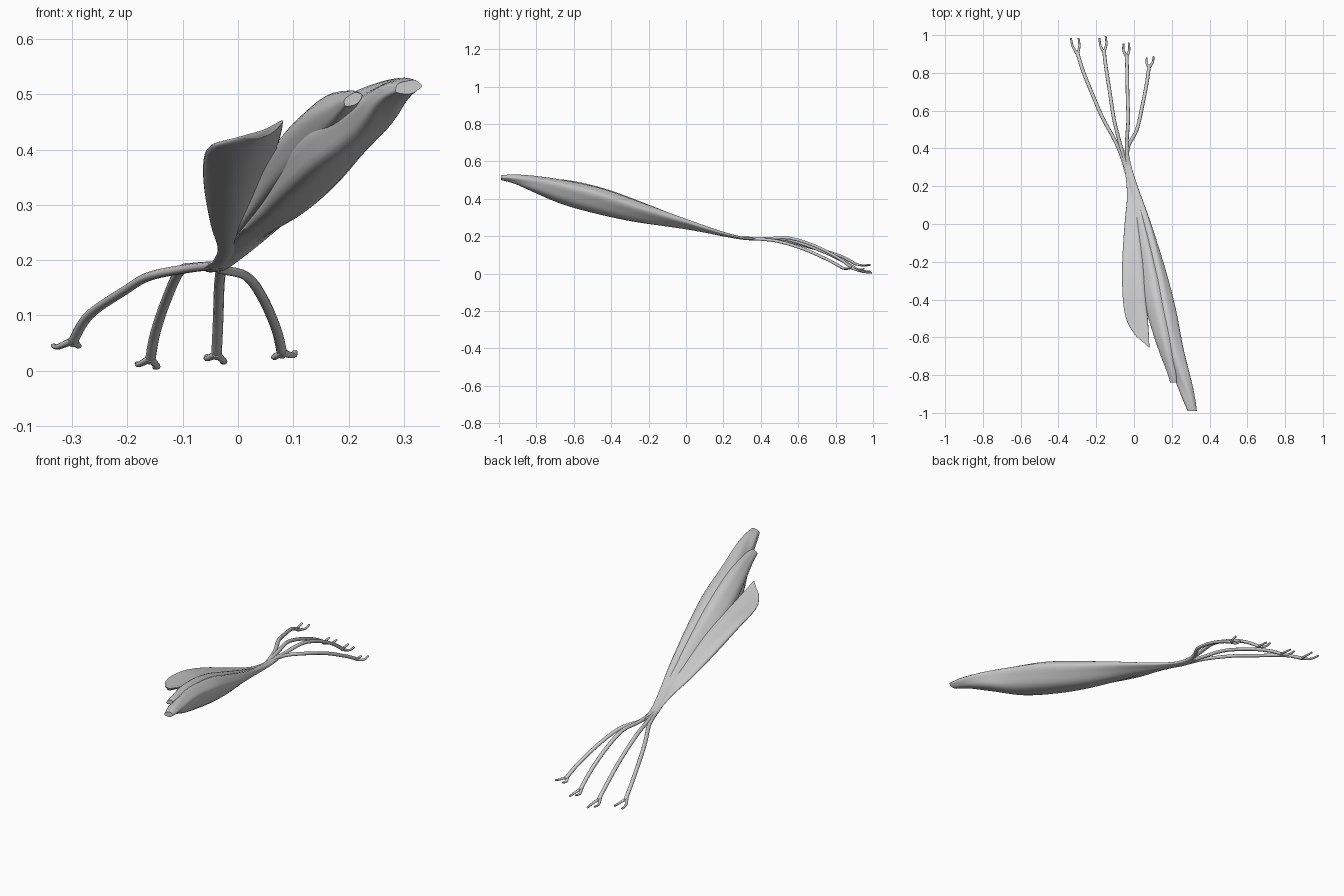
import bpy, bmesh, math
from mathutils import Vector


def catmull(rows, t):
    # smooth interpolation through a list of number rows
    i = min(int(t), len(rows) - 2)
    f = t - i
    a, b = rows[max(i - 1, 0)], rows[i]
    c, d = rows[i + 1], rows[min(i + 2, len(rows) - 1)]
    return [0.5 * (2 * q + (r - p) * f + (2 * p - 5 * q + 4 * r - s) * f * f
                   + (3 * q - p - 3 * r + s) * f ** 3)
            for p, q, r, s in zip(a, b, c, d)]


def skin(name, rings):
    # closed surface through rings of points
    bm = bmesh.new()
    rings = [[bm.verts.new(p) for p in ring] for ring in rings]
    for r, s in zip(rings, rings[1:]):
        for j in range(len(r)):
            n = (j + 1) % len(r)
            bm.faces.new((r[j], r[n], s[n], s[j]))
    bm.faces.new(rings[0])
    bm.faces.new(rings[-1])
    bmesh.ops.recalc_face_normals(bm, faces=bm.faces)
    me = bpy.data.meshes.new(name)
    bm.to_mesh(me)
    bm.free()
    ob = bpy.data.objects.new(name, me)
    bpy.context.collection.objects.link(ob)
    bpy.ops.object.select_all(action='DESELECT')
    ob.select_set(True)
    bpy.context.view_layer.objects.active = ob
    bpy.ops.object.shade_smooth_by_angle(angle=math.radians(45))


def loft(name, rows, sides=32, steps=6, ripple=0.0, skew=0.0, valley=0.0):
    # rows: y, centre x, centre z, long radius, short radius, tilt in degrees
    rings = []
    count = (len(rows) - 1) * steps
    for k in range(count + 1):
        y, cx, cz, q, p, tilt = catmull(rows, k / steps)
        tilt = math.radians(tilt)
        ring = []
        for j in range(sides):
            a = 2 * math.pi * j / sides
            g = 1 + ripple * math.cos(5 * a + 1.2 + 0.05 * k)
            u, v = q * g * math.cos(a), p * g * math.sin(a)
            v += valley * q * (math.cos(a) ** 2 - 0.5)
            x = cx + u * math.cos(tilt) - v * math.sin(tilt)
            z = cz + u * math.sin(tilt) + v * math.cos(tilt)
            ring.append((x, y + skew * u * (1 - k / count), z))
        rings.append(ring)
    skin(name, rings)


def tube(name, pts, steps=6, sides=10):
    # pts: x, y, z, radius
    path = [catmull(pts, k / steps) for k in range((len(pts) - 1) * steps + 1)]
    rings = []
    for k, (x, y, z, r) in enumerate(path):
        d = (Vector(path[min(k + 1, len(path) - 1)][:3])
             - Vector(path[max(k - 1, 0)][:3])).normalized()
        side = d.cross(Vector((0, 0, 1))).normalized()
        up = side.cross(d)
        rings.append([Vector((x, y, z)) + r * (
            side * math.cos(2 * math.pi * j / sides)
            + 0.85 * up * math.sin(2 * math.pi * j / sides)) for j in range(sides)])
    skin(name, rings)


# Long main muscle belly running into the shared tendon
loft("main_belly", [
    (-0.99, 0.308, 0.513, 0.024, 0.012, 10),
    (-0.92, 0.287, 0.505, 0.036, 0.022, 20),
    (-0.80, 0.250, 0.475, 0.052, 0.038, 45),
    (-0.65, 0.193, 0.433, 0.077, 0.050, 45),
    (-0.45, 0.145, 0.383, 0.086, 0.054, 42),
    (-0.25, 0.102, 0.327, 0.075, 0.042, 36),
    (0.00, 0.045, 0.264, 0.050, 0.020, 25),
    (0.20, -0.005, 0.212, 0.026, 0.010, 15),
    (0.31, -0.036, 0.189, 0.022, 0.008, 5),
    (0.39, -0.047, 0.186, 0.018, 0.008, 0)], ripple=0.05)

# Shorter inner head merging into the main belly
loft("inner_head", [
    (-0.84, 0.208, 0.491, 0.018, 0.010, 30),
    (-0.78, 0.198, 0.483, 0.028, 0.020, 40),
    (-0.62, 0.162, 0.449, 0.053, 0.042, 45),
    (-0.42, 0.112, 0.393, 0.066, 0.044, 45),
    (-0.20, 0.066, 0.325, 0.056, 0.030, 40),
    (0.05, 0.018, 0.252, 0.032, 0.014, 28),
    (0.20, -0.008, 0.211, 0.020, 0.008, 15)], ripple=0.04)

# Flattened side belly, hollow on top, with a slanted upper end
loft("side_belly", [
    (-0.625, 0.048, 0.435, 0.037, 0.006, 22),
    (-0.57, 0.026, 0.421, 0.056, 0.010, 14),
    (-0.49, 0.012, 0.406, 0.064, 0.016, 8),
    (-0.36, 0.002, 0.379, 0.063, 0.024, 4),
    (-0.20, -0.003, 0.332, 0.057, 0.028, 5),
    (0.00, -0.010, 0.266, 0.038, 0.019, 10),
    (0.15, -0.014, 0.222, 0.022, 0.010, 10),
    (0.28, -0.032, 0.193, 0.015, 0.007, 5)], ripple=0.03, skew=-0.8, valley=0.22)

# Four finger tendons, each ending in a small two-pronged fork
tendons = {
    "outer_left": ([(-0.045, 0.30, 0.190), (-0.09, 0.42, 0.185), (-0.16, 0.55, 0.171),
                    (-0.205, 0.65, 0.145), (-0.27, 0.81, 0.100), (-0.30, 0.91, 0.050)],
                   (-0.334, 0.985, 0.045), (-0.294, 0.985, 0.048)),
    "inner_left": ([(-0.04, 0.30, 0.190), (-0.075, 0.43, 0.188), (-0.105, 0.55, 0.180),
                    (-0.13, 0.71, 0.127), (-0.150, 0.84, 0.067), (-0.159, 0.92, 0.018)],
                   (-0.182, 0.985, 0.013), (-0.150, 0.995, 0.006)),
    "inner_right": ([(-0.035, 0.30, 0.190), (-0.038, 0.43, 0.188), (-0.031, 0.55, 0.190),
                     (-0.034, 0.68, 0.152), (-0.036, 0.80, 0.092), (-0.039, 0.895, 0.026)],
                    (-0.056, 0.955, 0.026), (-0.028, 0.96, 0.016)),
    "outer_right": ([(-0.04, 0.30, 0.190), (-0.03, 0.41, 0.183), (0.015, 0.50, 0.171),
                     (0.045, 0.63, 0.131), (0.070, 0.76, 0.073), (0.080, 0.84, 0.029)],
                    (0.068, 0.880, 0.028), (0.103, 0.887, 0.034)),
}
for name, (path, left, right) in tendons.items():
    tube(name + "_tendon", [(*p, 0.0095) for p in path])
    base = Vector(path[-1])
    for label, tip, sign in (("left", left, -1), ("right", right, 1)):
        mid = (base + Vector(tip)) / 2 + Vector((sign * 0.008, -0.006, -0.004))
        tube(f"{name}_{label}_prong", [
            (base.x, base.y - 0.012, base.z + 0.004, 0.008),
            (*mid, 0.006), (*tip, 0.005)])
